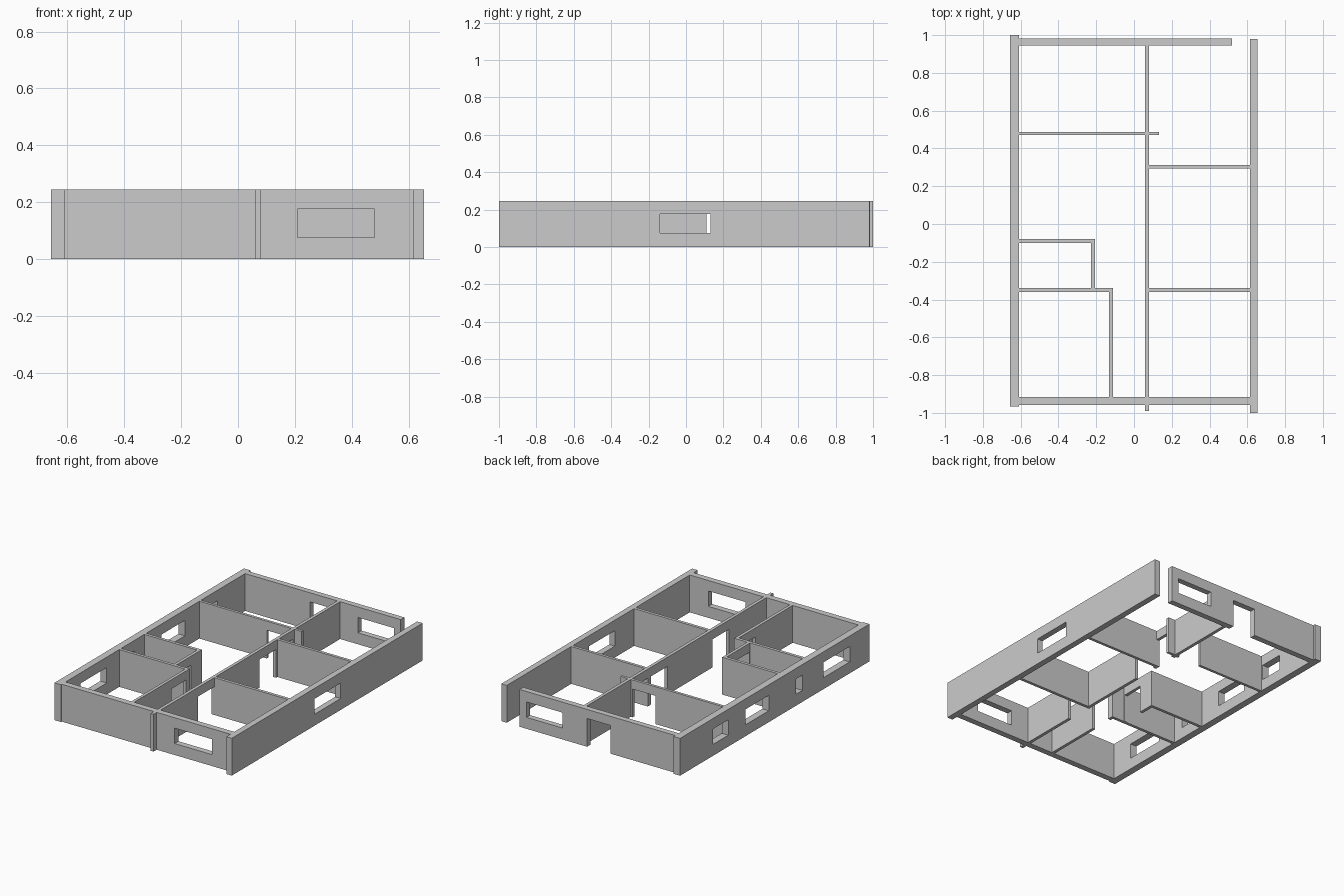
import bpy
import bmesh
from mathutils import Vector

cube = bpy.data.objects.get("Cube")
if cube:
    bpy.data.objects.remove(cube, do_unlink=True)

HEIGHT = 0.245
DOOR = (0.0, 0.185)
WINDOW = (0.075, 0.176)

plaster = bpy.data.materials.new("grey_plaster")
plaster.use_nodes = True
GREY = (0.6, 0.6, 0.6, 1.0)
plaster.diffuse_color = GREY
plaster.node_tree.nodes["Principled BSDF"].inputs["Base Color"].default_value = GREY


def wall(name, axis, span, sides, doors=(), windows=()):
    """Wall running along axis over span, with thickness between sides.
    Doors and windows are (start, end) ranges along the wall."""
    holes = [(a, b, *DOOR) for a, b in doors] + [(a, b, *WINDOW) for a, b in windows]
    cuts = sorted({*span, *(v for h in holes for v in h[:2])})
    levels = sorted({0.0, HEIGHT, *(v for h in holes for v in h[2:])})

    def point(u, z):
        return (u, sides[0], z) if axis == "x" else (sides[0], u, z)

    # Elevation of the wall, leaving the openings empty
    bm = bmesh.new()
    grid = {(u, z): bm.verts.new(point(u, z)) for u in cuts for z in levels}
    for a, b in zip(cuts, cuts[1:]):
        for low, high in zip(levels, levels[1:]):
            u, z = (a + b) / 2, (low + high) / 2
            if not any(h[0] < u < h[1] and h[2] < z < h[3] for h in holes):
                bm.faces.new([grid[a, low], grid[b, low], grid[b, high], grid[a, high]])
    bmesh.ops.delete(bm, geom=[v for v in bm.verts if not v.link_faces], context="VERTS")

    # Thicken into a solid
    depth = sides[1] - sides[0]
    offset = Vector((0, depth, 0)) if axis == "x" else Vector((depth, 0, 0))
    extruded = bmesh.ops.extrude_face_region(bm, geom=bm.faces[:], use_keep_orig=True)
    moved = [g for g in extruded["geom"] if isinstance(g, bmesh.types.BMVert)]
    bmesh.ops.translate(bm, vec=offset, verts=moved)
    bmesh.ops.recalc_face_normals(bm, faces=bm.faces[:])

    mesh = bpy.data.meshes.new(name)
    bm.to_mesh(mesh)
    bm.free()
    mesh.materials.append(plaster)
    obj = bpy.data.objects.new(name, mesh)
    bpy.context.collection.objects.link(obj)
    return obj


# Outer walls
wall("right_outer_wall", "y", (-0.965, 1.0), (-0.657, -0.61),
     windows=[(-0.76, -0.49), (-0.27, -0.2), (0.08, 0.32), (0.5, 0.66)])
wall("left_outer_wall", "y", (-1.0, 0.98), (0.615, 0.655), windows=[(-0.14, 0.13)])
wall("front_wall", "x", (-0.61, 0.615), (-0.957, -0.917), windows=[(0.21, 0.48)])
wall("back_wall", "x", (-0.61, 0.52), (0.945, 0.983),
     doors=[(-0.14, 0.03)], windows=[(0.21, 0.47)])

# Long spine wall
wall("spine_wall", "y", (-0.99, 0.945), (0.059, 0.08),
     doors=[(-0.53, -0.36), (0.11, 0.28), (0.312, 0.455)])

# Cross walls
wall("back_room_wall", "x", (-0.61, 0.133), (0.47, 0.488), doors=[(-0.12, 0.045)])
wall("left_back_partition", "x", (0.08, 0.615), (0.293, 0.312))
wall("left_front_partition", "x", (0.08, 0.615), (-0.36, -0.34))

# Small room and front bedroom
wall("small_room_back", "x", (-0.61, -0.207), (-0.1, -0.08))
wall("small_room_side", "y", (-0.34, -0.1), (-0.227, -0.207), doors=[(-0.335, -0.19)])
wall("bedroom_back", "x", (-0.61, -0.112), (-0.36, -0.34))
wall("bedroom_side", "y", (-0.917, -0.36), (-0.132, -0.112), doors=[(-0.53, -0.38)])
